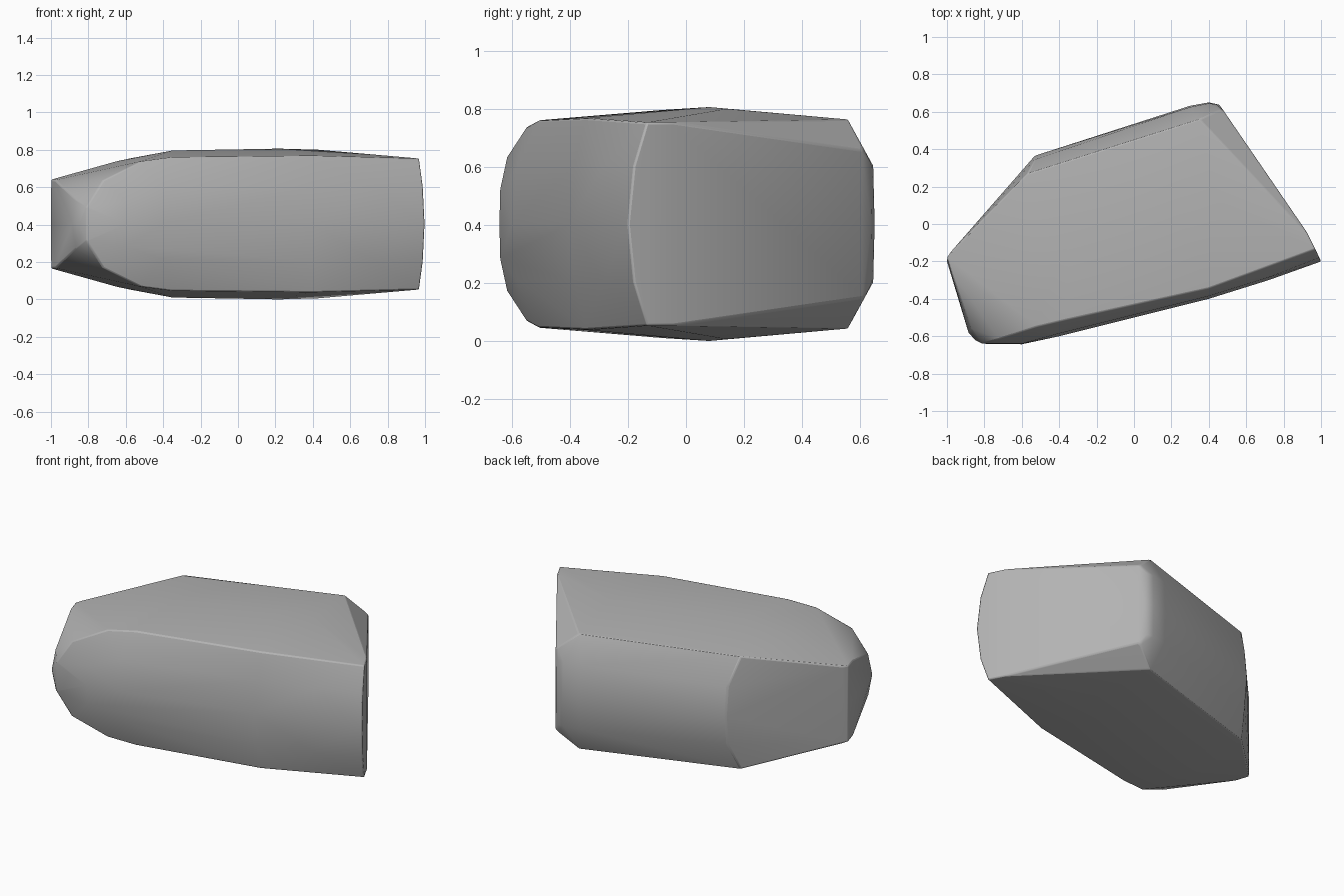
import bpy, bmesh, math

cube = bpy.data.objects.get("Cube")
if cube:
    bpy.data.objects.remove(cube)

MID = 0.403  # height of the symmetry plane

# Key corners of the upper half: x, y, height above the middle plane
crown = [(-.65, -.15, .335), (-.35, -.08, .393), (.22, .08, .403), (.43, .14, .397)]
front_rim = [(-.72, -.615, .235), (-.52, -.55, .335), (-.35, -.51, .357),
             (.4, -.345, .365), (.97, -.135, .35), (.925, -.045, .35)]
back_rim = [(.35, .56, .36), (.46, .61, .265), (.48, .605, .255), (-.57, .27, .352)]
left_rim = [(-.98, -.15, .24), (-1, -.18, .237), (-.98, -.25, .235), (-.87, -.56, .13)]
front_side = [(-.81, -.64, .09), (-.6, -.64, .12), (-.4, -.585, .19),
              (.4, -.385, .2), (.72, -.285, .2), (.99, -.18, .2)]
back_side = [(.4, .645, .2), (.44, .64, .2), (.3, .625, .2), (-.53, .345, .18)]
belt = [(-1, -.2, 0), (-.885, -.58, 0), (-.85, -.62, 0), (-.81, -.64, 0), (-.6, -.643, 0),
        (-.4, -.6, 0), (.4, -.4, 0), (.72, -.3, 0), (1, -.2, 0), (.48, .61, 0),
        (.455, .638, 0), (.4, .65, 0), (.3, .632, 0), (-.53, .365, 0)]

# Convex stone, mirrored top to bottom
bm = bmesh.new()
for x, y, h in crown + front_rim + back_rim + left_rim + front_side + back_side:
    for side in (1, -1):
        bm.verts.new((x, y, MID + side * h))
for x, y, h in belt:
    bm.verts.new((x, y, MID))
hull = bmesh.ops.convex_hull(bm, input=bm.verts[:])
loose = [v for v in bm.verts if not v.link_faces]
bmesh.ops.delete(bm, geom=loose, context='VERTS')
bmesh.ops.dissolve_limit(bm, angle_limit=math.radians(1.5),
                         verts=bm.verts[:], edges=bm.edges[:])
bmesh.ops.recalc_face_normals(bm, faces=bm.faces[:])
mesh = bpy.data.meshes.new("stone")
bm.to_mesh(mesh)
bm.free()
stone = bpy.data.objects.new("stone", mesh)
bpy.context.collection.objects.link(stone)

# Grey surface
grey = bpy.data.materials.new("stone grey")
grey.use_nodes = True
colour = (.45, .45, .45, 1)
grey.diffuse_color = colour
grey.node_tree.nodes["Principled BSDF"].inputs["Base Color"].default_value = colour
mesh.materials.append(grey)

# Softly worn edges
bevel = stone.modifiers.new("worn edges", 'BEVEL')
bevel.width = .018
bevel.segments = 2
bevel.limit_method = 'ANGLE'
bevel.angle_limit = math.radians(28)

bpy.context.view_layer.objects.active = stone
stone.select_set(True)
bpy.ops.object.shade_smooth_by_angle(angle=math.radians(28))
